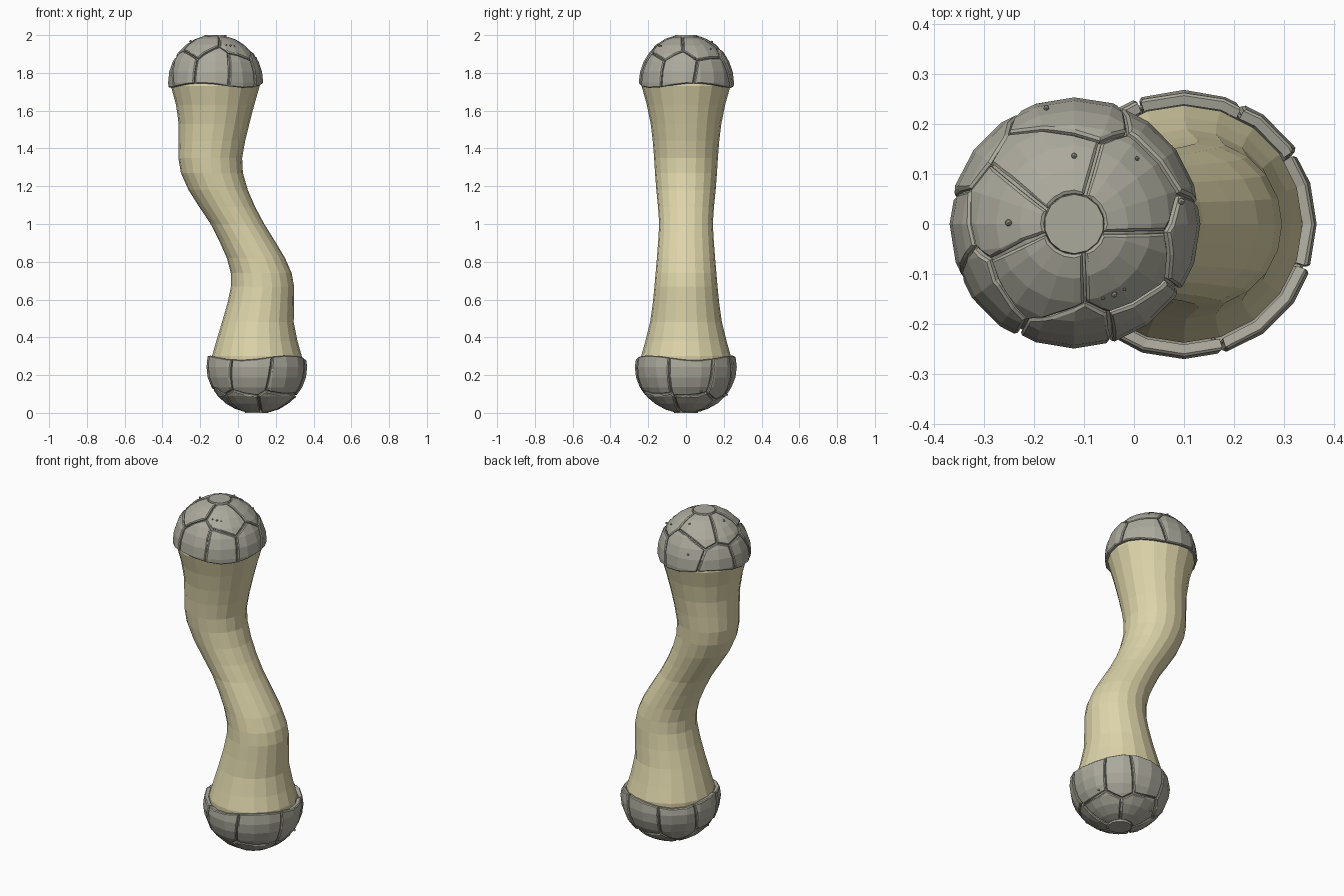
import bpy, bmesh, math, random
from mathutils import Vector

if "Cube" in bpy.data.objects:
    bpy.data.objects.remove(bpy.data.objects["Cube"])

random.seed(11)
SIDES = 20


def material(name, rgb):
    m = bpy.data.materials.new(name)
    m.diffuse_color = (*rgb, 1)
    m.use_nodes = True
    m.node_tree.nodes["Principled BSDF"].inputs["Base Color"].default_value = m.diffuse_color
    return m


BONE = material("pale bone", (0.72, 0.66, 0.40))
STONE = material("grey stone", (0.41, 0.40, 0.335))


def finish(bm, name, mat):
    bmesh.ops.recalc_face_normals(bm, faces=bm.faces)
    me = bpy.data.meshes.new(name)
    bm.to_mesh(me)
    bm.free()
    me.materials.append(mat)
    ob = bpy.data.objects.new(name, me)
    bpy.context.collection.objects.link(ob)
    return ob


def cut(bm, co, no):
    """Slice the mesh and keep the side behind the plane."""
    bmesh.ops.bisect_plane(bm, geom=bm.verts[:] + bm.edges[:] + bm.faces[:], dist=1e-5,
                           plane_co=co, plane_no=no, clear_outer=True)


# Curved shaft: horizontal rings shifted along an S (z, centre x, radius)
rings = [(0.20, 0.10, 0.235), (0.30, 0.10, 0.238), (0.38, 0.10, 0.215), (0.48, 0.105, 0.19),
         (0.58, 0.12, 0.176), (0.67, 0.13, 0.167), (0.74, 0.123, 0.161), (0.82, 0.095, 0.154),
         (0.91, 0.048, 0.147), (1.00, -0.003, 0.142), (1.09, -0.057, 0.148), (1.18, -0.105, 0.157),
         (1.27, -0.138, 0.164), (1.35, -0.147, 0.169), (1.44, -0.138, 0.176),
         (1.53, -0.127, 0.187), (1.63, -0.121, 0.207), (1.73, -0.12, 0.235), (1.80, -0.12, 0.225)]
bm = bmesh.new()
loops = []
for z, cx, r in rings:
    loops.append([bm.verts.new((cx + r * math.cos(a), r * math.sin(a), z))
                  for a in (2 * math.pi * i / SIDES for i in range(SIDES))])
for lo, hi in zip(loops, loops[1:]):
    for i in range(SIDES):
        j = (i + 1) % SIDES
        bm.faces.new((lo[i], lo[j], hi[j], hi[i]))
bm.faces.new(loops[0][::-1])
bm.faces.new(loops[-1])
finish(bm, "curved_shaft", BONE)


def dome(rim):
    """Unit dome open at the rim and around the crown disc, with a wavy rim."""
    d = bmesh.new()
    bmesh.ops.create_uvsphere(d, u_segments=SIDES, v_segments=14, radius=1)
    cut(d, (0, 0, rim), (0, 0, -1))
    cut(d, (0, 0, 0.966), (0, 0, 1))
    for v in d.verts:
        if v.co.z < rim + 0.03:
            v.co.z += 0.05 * math.sin(3 * math.atan2(v.co.y, v.co.x) + 1)
    return d


def stone_cap(name, centre, rx, rz, rim, pebbles):
    c = Vector(centre)

    def place(b):
        for v in b.verts:
            v.co = Vector((v.co.x * rx, v.co.y * rx, v.co.z * rz)) + c

    # Inner shell seen at the bottom of the cracks
    core = dome(rim)
    for v in core.verts:
        v.co *= 0.945
    place(core)
    finish(core, name + "_core", STONE)

    # Seeds for the cracked plates: ring near the crown, ring near the rim
    seeds = []
    for count, polar, shift in ((5, 36, 0.4), (8, 76, 0.0)):
        for i in range(count):
            a = 2 * math.pi * (i + shift + random.uniform(-0.28, 0.28)) / count
            p = math.radians(polar + random.uniform(-9, 9))
            seeds.append(Vector((math.sin(p) * math.cos(a), math.sin(p) * math.sin(a), math.cos(p))))

    # Each plate is the dome cut by the planes halfway to the other seeds
    plates = bmesh.new()
    for s in seeds:
        p = dome(rim)
        for o in seeds:
            if o is not s:
                n = (o - s).normalized()
                cut(p, n * -0.012, n)
        if not p.faces:
            p.free()
            continue
        bmesh.ops.remove_doubles(p, verts=p.verts, dist=0.02)
        lift = random.uniform(0.985, 1.005)
        for v in p.verts:
            v.co *= lift * random.uniform(0.996, 1.002)
        # Chamfered edge, then walls going in
        lip = [v for v in p.verts if v.is_boundary]
        bmesh.ops.inset_region(p, faces=p.faces[:], use_boundary=True, use_even_offset=False,
                               thickness=0.022)
        for v in lip:
            if v.is_valid and v.is_boundary:
                v.co *= 0.982
        edges = [e for e in p.edges if e.is_boundary]
        wall = bmesh.ops.extrude_edge_only(p, edges=edges)
        for v in wall["geom"]:
            if isinstance(v, bmesh.types.BMVert):
                v.co *= 0.93
        bmesh.ops.recalc_face_normals(p, faces=p.faces)
        tmp = bpy.data.meshes.new("tmp")
        p.to_mesh(tmp)
        p.free()
        plates.from_mesh(tmp)
        bpy.data.meshes.remove(tmp)
    place(plates)
    finish(plates, name + "_plates", STONE)

    # Round crown disc
    disc = bmesh.new()
    bmesh.ops.create_cone(disc, cap_ends=True, segments=14, radius1=0.25, radius2=0.235, depth=0.1)
    for v in disc.verts:
        v.co.z += 0.93
    place(disc)
    finish(disc, name + "_crown_disc", STONE)

    # Small pebbles stuck to the surface (x, y offsets on the unit dome, size)
    grit = bmesh.new()
    for x, y, size in pebbles:
        n = Vector((x, y, math.sqrt(max(0, 1 - x * x - y * y))))
        new = bmesh.ops.create_icosphere(grit, subdivisions=1, radius=size)["verts"]
        for v in new:
            v.co += n
    place(grit)
    finish(grit, name + "_pebbles", STONE)


stone_cap("top_cap", (-0.12, 0, 1.75), 0.253, 0.255, -0.07,
          [(-0.22, 0.92, 0.025), (0, 0.54, 0.025), (-0.52, 0.01, 0.03), (0.85, 0.18, 0.03),
           (0.32, -0.56, 0.025), (0.23, -0.59, 0.015), (0.4, -0.52, 0.015), (0.5, 0.52, 0.02)])
stone_cap("bottom_cap", (0.10, 0, 0.243), 0.27, -0.249, -0.2,
          [(0.75, -0.2, 0.025), (-0.3, 0.6, 0.025), (0.8, 0.3, 0.025), (-0.7, -0.3, 0.02),
           (0.1, 0.8, 0.025), (0.2, -0.8, 0.02)])
